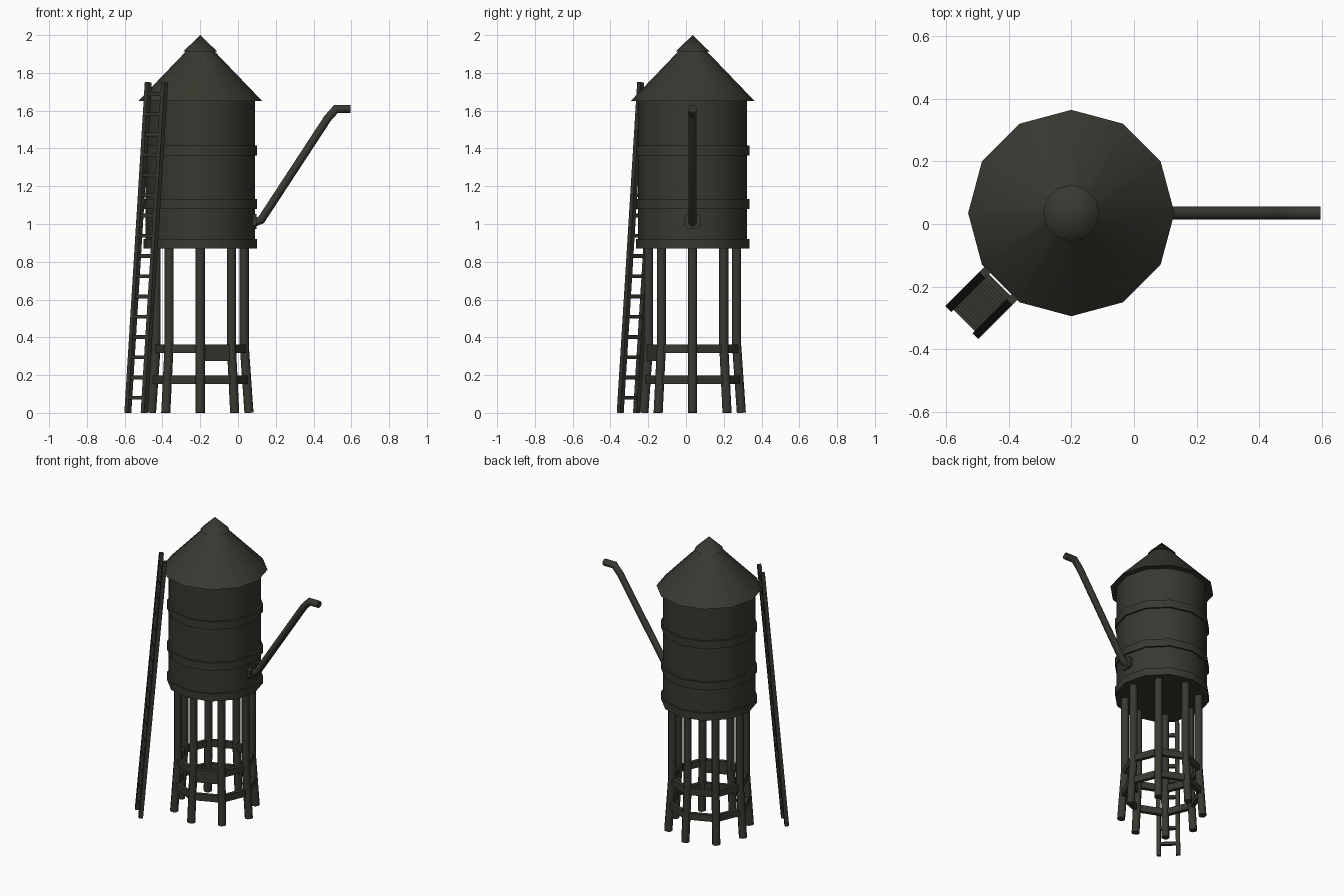
import bpy, bmesh, math
from mathutils import Vector, Matrix

if "Cube" in bpy.data.objects:
    bpy.data.objects.remove(bpy.data.objects["Cube"])

CX, CY = -0.2, 0.035          # tank axis

paint = bpy.data.materials.new("dark_olive")
paint.diffuse_color = (0.040, 0.039, 0.030, 1)
paint.use_nodes = True
paint.node_tree.nodes["Principled BSDF"].inputs["Base Color"].default_value = paint.diffuse_color


def finish(bm, name, angle=50):
    bmesh.ops.recalc_face_normals(bm, faces=bm.faces)
    me = bpy.data.meshes.new(name)
    bm.to_mesh(me)
    bm.free()
    me.materials.append(paint)
    ob = bpy.data.objects.new(name, me)
    bpy.context.collection.objects.link(ob)
    bpy.ops.object.select_all(action='DESELECT')
    ob.select_set(True)
    bpy.context.view_layer.objects.active = ob
    if angle:
        bpy.ops.object.shade_smooth_by_angle(angle=math.radians(angle))
    return ob


def polar(r, deg, z):
    a = math.radians(deg)
    return Vector((CX + r * math.cos(a), CY + r * math.sin(a), z))


def drum(name, r1, r2, z1, z2, n=12):
    bm = bmesh.new()
    bmesh.ops.create_cone(bm, cap_ends=True, segments=n, radius1=r1, radius2=r2, depth=z2 - z1,
                          matrix=Matrix.Translation((CX, CY, (z1 + z2) / 2)))
    # put a corner on the +x axis
    first = max(bm.verts, key=lambda v: v.co.x).co - Vector((CX, CY, 0))
    bmesh.ops.rotate(bm, verts=bm.verts, cent=(CX, CY, 0),
                     matrix=Matrix.Rotation(-math.atan2(first.y, first.x), 3, 'Z'))
    return finish(bm, name, 40)


def tube(bm, points, r, n=8, side=Vector((0, 1, 0)), turn=0.0):
    """Sweep an n-gon along points, mitred at the bends."""
    rings = []
    for i, p in enumerate(points):
        a = (p - points[i - 1]).normalized() if i else None
        b = (points[i + 1] - p).normalized() if i < len(points) - 1 else None
        t = ((a or b) + (b or a)).normalized()
        u = (side - t * side.dot(t)).normalized()
        w = t.cross(u)
        stretch = 1 / max(0.5, t.dot(a or b))
        ring = []
        for k in range(n):
            q = 2 * math.pi * k / n + turn
            ring.append(bm.verts.new(p + u * r * math.cos(q) + w * r * stretch * math.sin(q)))
        rings.append(ring)
    for r0, r1 in zip(rings, rings[1:]):
        for k in range(n):
            bm.faces.new((r0[k], r0[(k + 1) % n], r1[(k + 1) % n], r1[k]))
    bm.faces.new(rings[0])
    bm.faces.new(rings[-1])


def beam(bm, p, q, width, height):
    """Box running level from p to q."""
    d = q - p
    m = (Matrix.Translation((p + q) / 2) @ Matrix.Rotation(math.atan2(d.y, d.x), 4, 'Z')
         @ Matrix.Diagonal((d.length, width, height, 1)))
    bmesh.ops.create_cube(bm, size=1, matrix=m)


# tank, hoops and roof
drum("tank", 0.289, 0.289, 0.875, 1.66)
for i, (z1, z2) in enumerate([(0.87, 0.92), (1.08, 1.132), (1.362, 1.415)]):
    drum(f"tank_hoop_{i + 1}", 0.301, 0.301, z1, z2)
drum("roof", 0.329, 0.065, 1.65, 1.925)
drum("roof_cap", 0.09, 0.0, 1.913, 2.0)

# eight legs, splayed below the upper brace
bm = bmesh.new()
for k in range(8):
    a = math.radians(45 * k + 90)
    tube(bm, [polar(0.258, 45 * k, 0), polar(0.233, 45 * k, 0.36), polar(0.233, 45 * k, 0.89)],
         0.026, 8, Vector((math.cos(a), math.sin(a), 0)), math.pi / 8)
finish(bm, "legs")

# brace rings and the deeper front board
bm = bmesh.new()
for r, z in ((0.236, 0.34), (0.247, 0.175)):
    for k in range(8):
        beam(bm, polar(r, 45 * k, z), polar(r, 45 * k + 45, z), 0.025, 0.045)
finish(bm, "leg_braces", 0)
bm = bmesh.new()
beam(bm, polar(0.238, 270, 0.318), polar(0.238, 315, 0.318), 0.027, 0.088)
finish(bm, "front_board", 0)

# leaning ladder
out = Vector((-1, -1, 0)).normalized()
across = Vector((1, -1, 0)).normalized()
foot, top = polar(0.481, 225, 0), polar(0.328, 225, 1.75)
bm = bmesh.new()
for s in (-1, 1):
    tube(bm, [foot + across * 0.061 * s, top + across * 0.061 * s], 0.0185, 4, across, math.pi / 4)
finish(bm, "ladder_rails", 0)
bm = bmesh.new()
for k in range(16):
    c = foot.lerp(top, (0.08 + 0.1072 * k) / 1.75)
    beam(bm, c - across * 0.06, c + across * 0.06, 0.02, 0.02)
finish(bm, "ladder_rungs", 0)

# spout with its flange
bm = bmesh.new()
tube(bm, [Vector((x, CY, z)) for x, z in
          ((0.07, 1.0), (0.123, 1.022), (0.475, 1.56), (0.52, 1.61), (0.595, 1.61))],
     0.023, 8, turn=math.pi / 8)
finish(bm, "spout")
bm = bmesh.new()
bmesh.ops.create_cube(bm, size=1, matrix=Matrix.Translation((0.08, CY, 1.013))
                      @ Matrix.Diagonal((0.036, 0.088, 0.08, 1)))
edges = [e for e in bm.edges if abs(e.verts[0].co.x - e.verts[1].co.x) > 0.01]
bmesh.ops.bevel(bm, geom=edges, offset=0.018, segments=1, affect='EDGES')
finish(bm, "spout_flange", 0)
